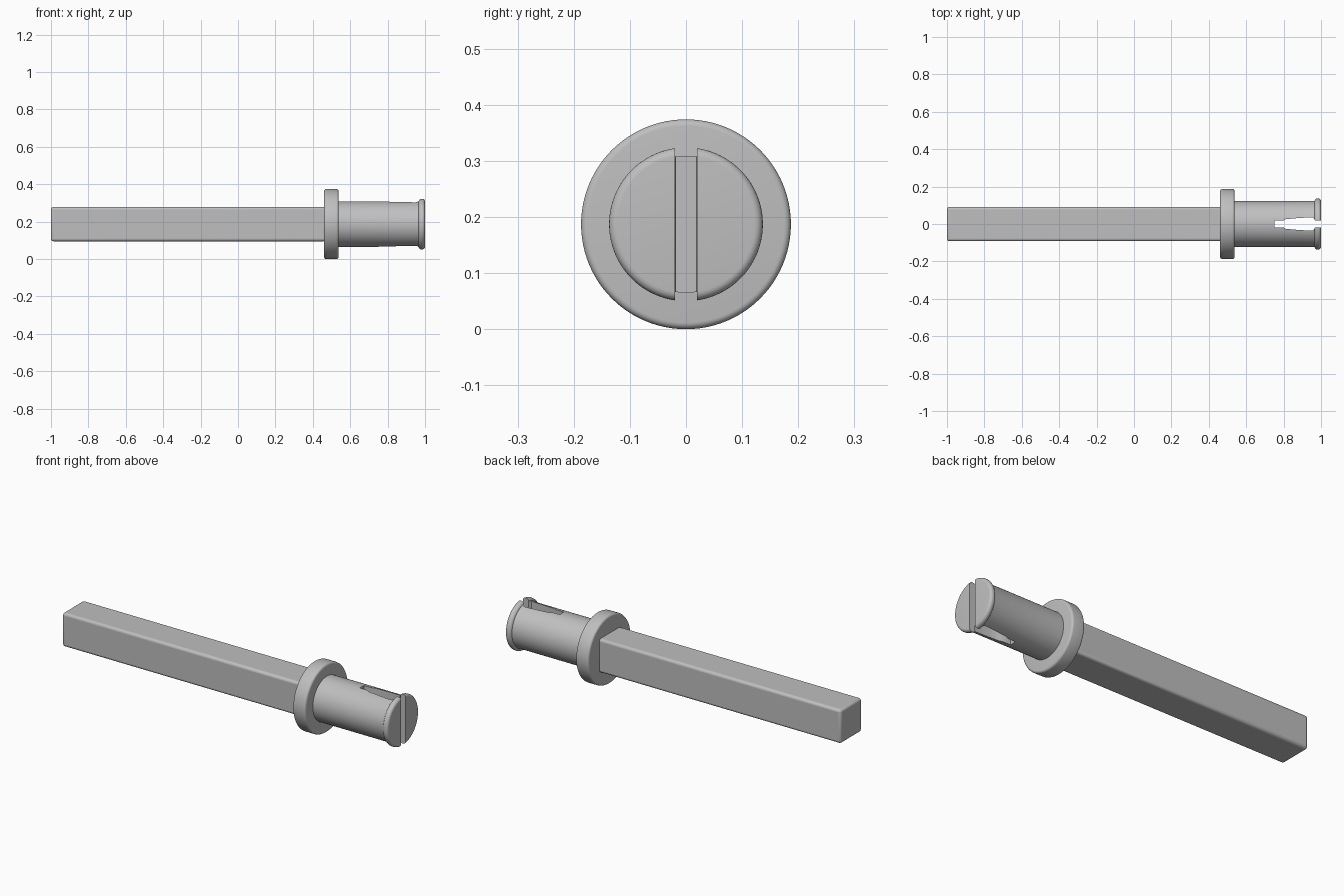
import bpy, bmesh, math
from mathutils import Matrix, Vector

AXIS_Z = 0.187

cube = bpy.data.objects.get("Cube")
if cube:
    bpy.data.objects.remove(cube, do_unlink=True)

grey = bpy.data.materials.new("light grey plastic")
grey.use_nodes = True
colour = (0.52, 0.52, 0.52, 1)
grey.diffuse_color = colour
grey.node_tree.nodes["Principled BSDF"].inputs["Base Color"].default_value = colour


def make_object(name, bm):
    bmesh.ops.recalc_face_normals(bm, faces=bm.faces)
    mesh = bpy.data.meshes.new(name)
    bm.to_mesh(mesh)
    bm.free()
    mesh.materials.append(grey)
    obj = bpy.data.objects.new(name, mesh)
    bpy.context.collection.objects.link(obj)
    obj.location.z = AXIS_Z
    return obj


def smooth(obj):
    bpy.ops.object.select_all(action='DESELECT')
    obj.select_set(True)
    bpy.context.view_layer.objects.active = obj
    bpy.ops.object.shade_smooth_by_angle(angle=math.radians(35))


def rounded(x, r, size, start, end, steps=5):
    """Profile points of a rounded corner, centred on (x, r)."""
    angles = [math.radians(start + (end - start) * i / steps) for i in range(steps + 1)]
    return [(x + size * math.cos(a), r + size * math.sin(a)) for a in angles]


def lathe(name, profile, sides=96):
    """Closed solid of revolution around the x axis."""
    bm = bmesh.new()
    rings = []
    for x, r in profile:
        rings.append([bm.verts.new((x, r * math.cos(t), r * math.sin(t)))
                      for t in (math.tau * i / sides for i in range(sides))])
    for a, b in zip(rings, rings[1:]):
        for i in range(sides):
            j = (i + 1) % sides
            bm.faces.new((a[i], a[j], b[j], b[i]))
    bm.faces.new(rings[0])
    bm.faces.new(rings[-1])
    return make_object(name, bm)


# Square bar with rounded edges
bm = bmesh.new()
bmesh.ops.create_cube(bm, size=1, matrix=Matrix.Translation((-0.265, 0, 0))
                      @ Matrix.Diagonal((1.47, 0.184, 0.184, 1)))
bar = make_object("square_bar", bm)
bevel = bar.modifiers.new("rounded edges", 'BEVEL')
bevel.width = 0.014
bevel.segments = 4
smooth(bar)

# Round collar
collar = lathe("collar",
               rounded(0.472, 0.175, 0.012, 180, 90)
               + rounded(0.526, 0.175, 0.012, 90, 0))
smooth(collar)

# Split peg with a rounded snap lip at the end
peg = lathe("split_peg",
            [(0.5, 0.122), (0.955, 0.122)]
            + rounded(0.982, 0.12, 0.017, 165, 90)
            + rounded(0.985, 0.122, 0.015, 80, 0))

# Slot cutter: narrow root, flaring gap, narrow mouth between the lips
half = [(0.75, 0.018), (0.798, 0.018), (0.812, 0.026), (0.87, 0.031),
        (0.945, 0.036), (0.957, 0.034), (0.968, 0.02), (1.1, 0.02)]
bm = bmesh.new()
outline = half + [(x, -y) for x, y in reversed(half)]
base = bm.faces.new([bm.verts.new((x, y, -0.3)) for x, y in outline])
top = bmesh.ops.extrude_face_region(bm, geom=[base])["geom"]
bmesh.ops.translate(bm, vec=Vector((0, 0, 0.6)),
                    verts=[v for v in top if isinstance(v, bmesh.types.BMVert)])
cutter = make_object("slot_cutter", bm)
cutter.hide_render = True
cutter.hide_viewport = True
cutter.display_type = 'WIRE'

cut = peg.modifiers.new("slot", 'BOOLEAN')
cut.operation = 'DIFFERENCE'
cut.solver = 'EXACT'
cut.object = cutter

# Apply the cut so the slot edges stay sharp, then drop the cutter
bpy.context.view_layer.update()
evaluated = peg.evaluated_get(bpy.context.evaluated_depsgraph_get())
cut_mesh = bpy.data.meshes.new_from_object(evaluated)
peg.modifiers.clear()
peg.data = cut_mesh
bpy.data.objects.remove(cutter, do_unlink=True)
smooth(peg)
